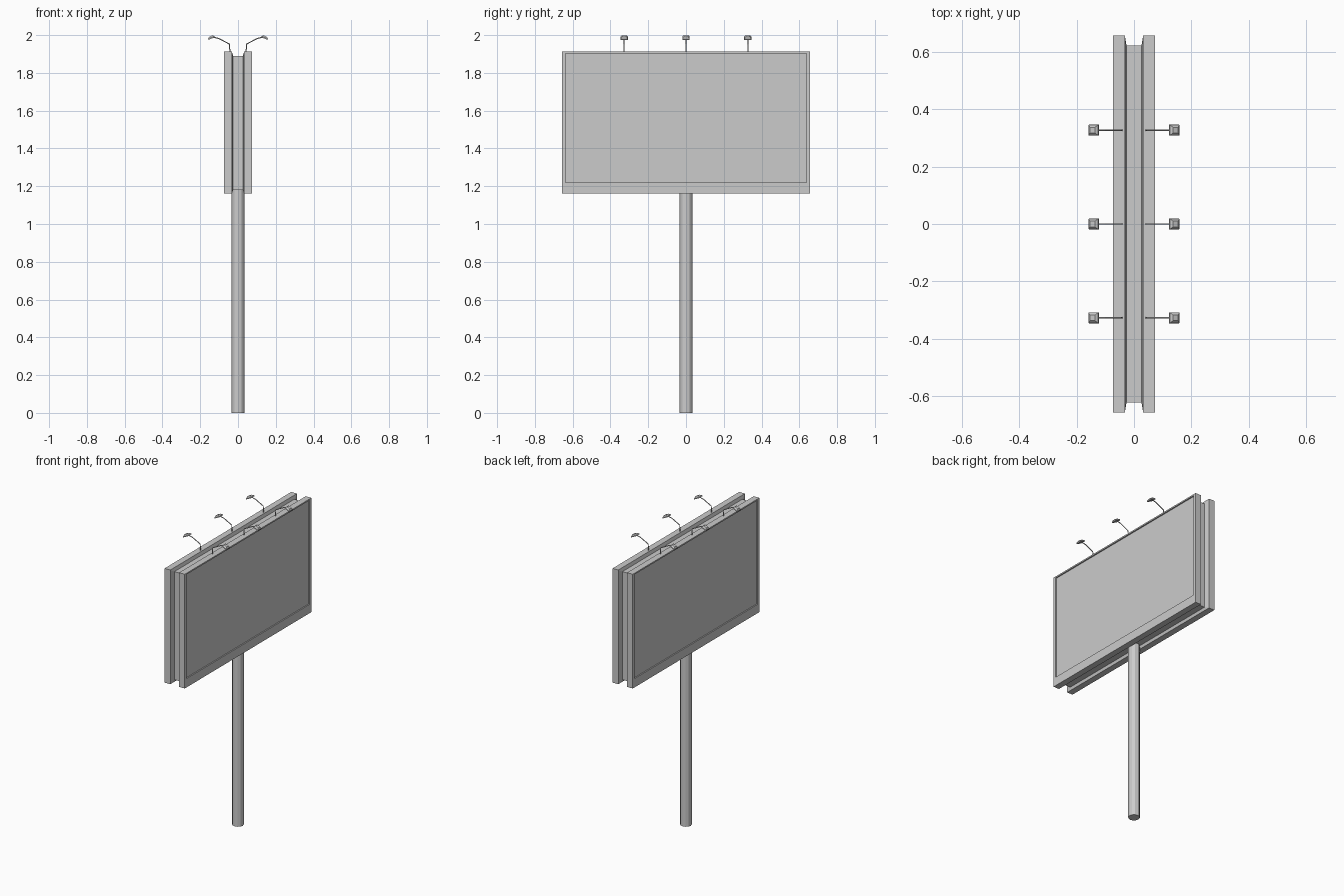
import bpy, bmesh, math
from mathutils import Matrix

if "Cube" in bpy.data.objects:
    bpy.data.objects.remove(bpy.data.objects["Cube"])


def finish(name, bm):
    bmesh.ops.recalc_face_normals(bm, faces=bm.faces)
    mesh = bpy.data.meshes.new(name)
    bm.to_mesh(mesh)
    bm.free()
    obj = bpy.data.objects.new(name, mesh)
    bpy.context.collection.objects.link(obj)
    return obj


def skin(bm, rings):
    """Bridge equal-length rings of points and cap both ends."""
    loops = [[bm.verts.new(p) for p in ring] for ring in rings]
    n = len(loops[0])
    for a, b in zip(loops, loops[1:]):
        for i in range(n):
            j = (i + 1) % n
            bm.faces.new((a[i], a[j], b[j], b[i]))
    bm.faces.new(loops[0])
    bm.faces.new(loops[-1])


def rect_x(x, half_y, z0, z1):
    return [(x, -half_y, z0), (x, half_y, z0), (x, half_y, z1), (x, -half_y, z1)]


def square_z(z, h):
    return [(-h, -h, z), (h, -h, z), (h, h, z), (-h, h, z)]


# Pole
bm = bmesh.new()
bmesh.ops.create_cone(bm, cap_ends=True, segments=12, radius1=0.035, radius2=0.035,
                      depth=1.18, matrix=Matrix.Translation((0, 0, 0.59)))
finish("pole", bm)

# Double-sided board: core, chamfered panel backs, frames and recessed screens
core, outer, screen = (0.622, 1.18, 1.89), (0.657, 1.162, 1.912), (0.638, 1.22, 1.903)
half = [(0.026, core), (0.032, outer), (0.073, outer), (0.073, screen), (0.065, screen)]
profile = [(-x, r) for x, r in reversed(half)] + half
bm = bmesh.new()
skin(bm, [rect_x(x, *r) for x, r in profile])
finish("double_sided_board", bm)


# Lamp arm: thin bent rod in the xz plane
def lamp_arm(side, y):
    path = [(0.041, 1.895), (0.046, 1.953), (0.102, 1.982), (0.135, 1.99)]
    r = 0.003
    rings = []
    for i, (x, z) in enumerate(path):
        p, q = path[max(i - 1, 0)], path[min(i + 1, len(path) - 1)]
        a = math.atan2(q[1] - p[1], q[0] - p[0])
        rings.append([(side * (x - math.sin(a) * r * math.cos(t)),
                       y + r * math.sin(t),
                       z + math.cos(a) * r * math.cos(t))
                      for t in (k * math.pi / 3 for k in range(6))])
    bm = bmesh.new()
    skin(bm, rings)
    finish("lamp_arm", bm)


# Lamp head: stepped, tapered shade tilted back towards the panel
def lamp_head(side, y):
    bm = bmesh.new()
    skin(bm, [square_z(0.002, 0.015), square_z(0, 0.015), square_z(0, 0.019),
              square_z(0.006, 0.018), square_z(0.014, 0.01)])
    place = (Matrix.Translation((side * 0.139, y, 1.982))
             @ Matrix.Rotation(side * math.radians(25), 4, 'Y'))
    bmesh.ops.transform(bm, matrix=place, verts=bm.verts)
    finish("lamp_head", bm)


for side in (-1, 1):
    for y in (-0.327, 0, 0.327):
        lamp_arm(side, y)
        lamp_head(side, y)
